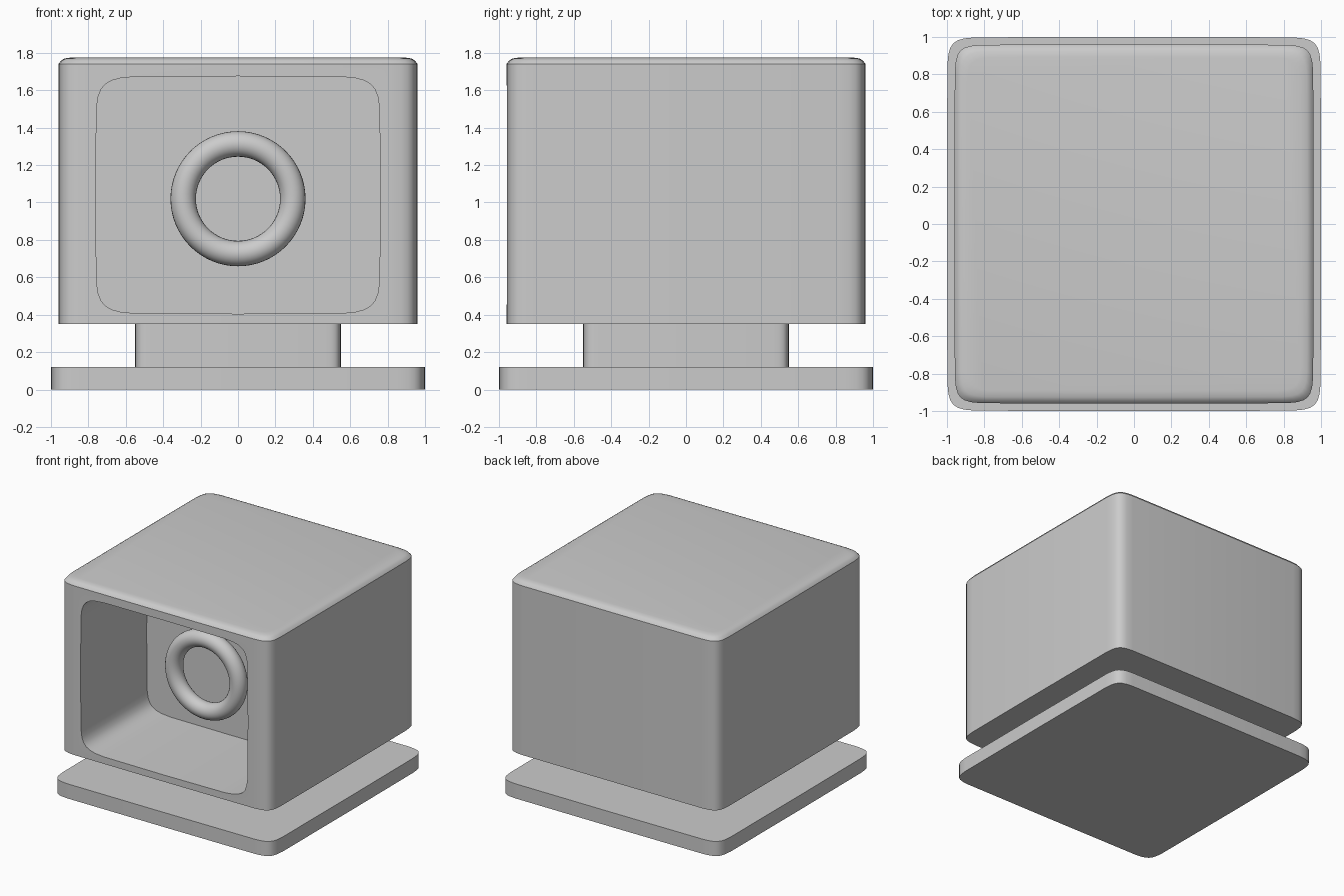
import bpy
import bmesh
from math import cos, sin, pi, copysign
from mathutils import Matrix

if "Cube" in bpy.data.objects:
    bpy.data.objects.remove(bpy.data.objects["Cube"])

grey = bpy.data.materials.new("plain grey")
grey.use_nodes = True
grey.diffuse_color = (0.6, 0.6, 0.6, 1)
grey.node_tree.nodes["Principled BSDF"].inputs["Base Color"].default_value = grey.diffuse_color


def squircle(rx, ry, power, steps=32):
    """Rounded rectangle outline as a superellipse."""
    def bend(v):
        return copysign(abs(v) ** power, v) if abs(v) > 1e-6 else 0
    angles = [2 * pi * i / steps for i in range(steps)]
    return [(rx * bend(cos(a)), ry * bend(sin(a))) for a in angles]


def loft(name, outline, levels, matrix=Matrix()):
    """Solid through scaled copies of an outline; levels are (scale, height)."""
    bm = bmesh.new()
    rings = [[bm.verts.new((x * s, y * s, z)) for x, y in outline] for s, z in levels]
    n = len(outline)
    for low, high in zip(rings, rings[1:]):
        for i in range(n):
            j = (i + 1) % n
            bm.faces.new((low[i], low[j], high[j], high[i]))
    bm.faces.new(rings[0][::-1])
    bm.faces.new(rings[-1])
    bm.transform(matrix)
    bmesh.ops.recalc_face_normals(bm, faces=bm.faces)
    mesh = bpy.data.meshes.new(name)
    bm.to_mesh(mesh)
    bm.free()
    mesh.materials.append(grey)
    obj = bpy.data.objects.new(name, mesh)
    bpy.context.collection.objects.link(obj)
    return obj


def smooth(obj):
    bpy.ops.object.select_all(action="DESELECT")
    obj.select_set(True)
    bpy.context.view_layer.objects.active = obj
    bpy.ops.object.shade_smooth_by_angle()


# Foot plate and neck
base = loft("base_plate", squircle(1, 1, 0.1), [(1, 0), (1, 0.12)])
neck = loft("neck", squircle(0.55, 0.55, 0.1), [(1, 0.12), (1, 0.35)])

# Housing with a softly rounded lid edge
housing = loft("housing", squircle(0.96, 0.96, 0.1),
               [(1, 0.35), (1, 1.74), (0.985, 1.76), (0.965, 1.77), (0.93, 1.775)])

# Recess cut into the front of the housing
to_front = Matrix.Translation((0, 0, 1.04)) @ Matrix.Rotation(pi / 2, 4, "X")
cutter = loft("recess_cutter", squircle(0.76, 0.635, 0.2), [(1, 0.1), (1, 1.2)], to_front)
cutter.hide_render = True
cut = housing.modifiers.new("recess", "BOOLEAN")
cut.operation = "DIFFERENCE"
cut.solver = "EXACT"
cut.object = cutter
bpy.context.view_layer.objects.active = housing
bpy.ops.object.modifier_apply(modifier=cut.name)
bpy.data.objects.remove(cutter)

# Ring standing inside the recess
bpy.ops.mesh.primitive_torus_add(location=(0, -0.41, 1.02), rotation=(pi / 2, 0, 0),
                                 major_radius=0.293, minor_radius=0.068,
                                 major_segments=64, minor_segments=24)
ring = bpy.context.object
ring.name = "ring"
ring.data.materials.append(grey)

for part in (base, neck, housing, ring):
    smooth(part)
